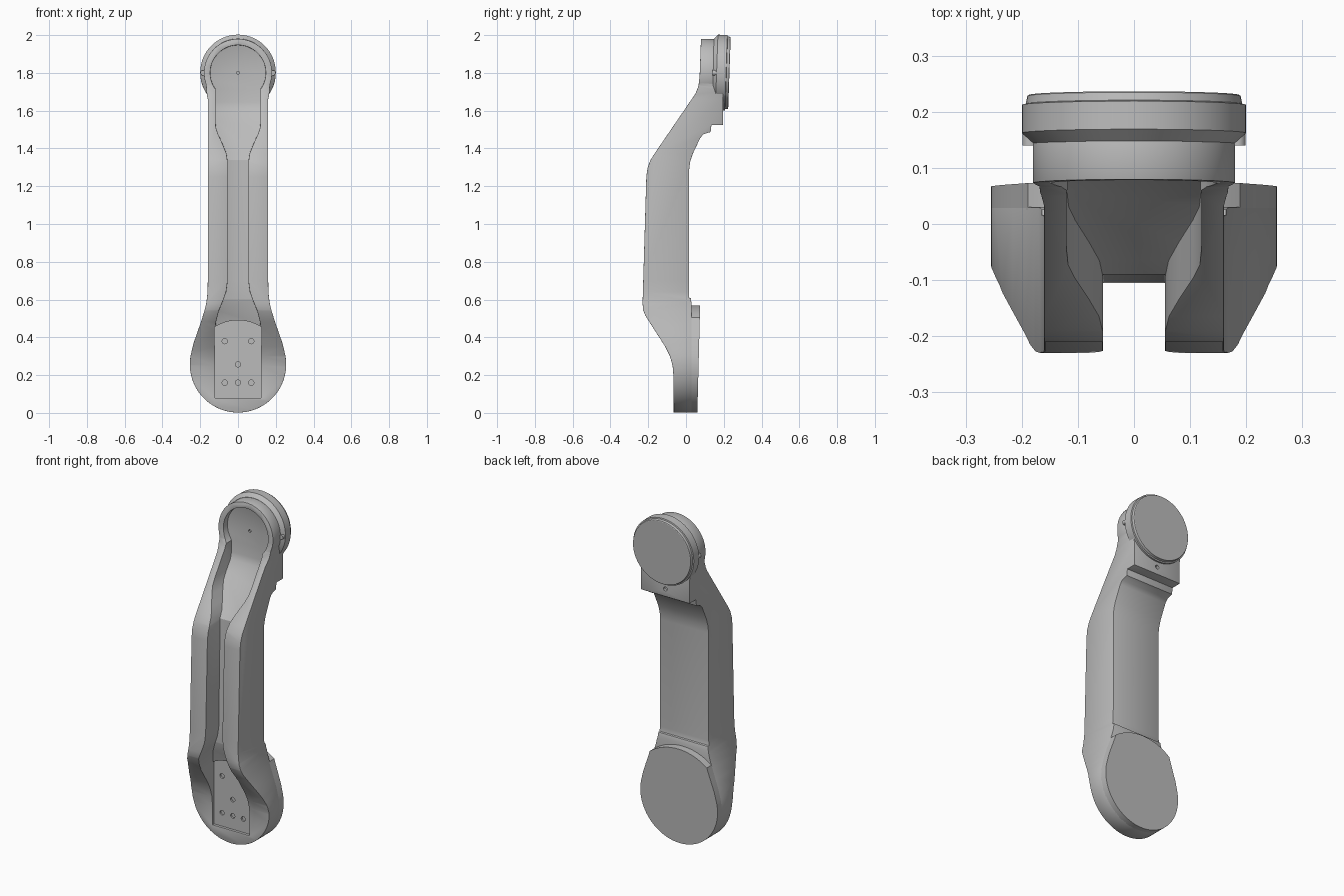
import bpy, bmesh, math
from mathutils import Matrix

if "Cube" in bpy.data.objects:
    bpy.data.objects.remove(bpy.data.objects["Cube"])

grey = bpy.data.materials.new("satin grey")
grey.use_nodes = True
COLOUR = (0.5, 0.5, 0.5, 1)
grey.diffuse_color = COLOUR
grey.node_tree.nodes["Principled BSDF"].inputs["Base Color"].default_value = COLOUR


def finish(bm, name):
    bmesh.ops.recalc_face_normals(bm, faces=bm.faces)
    mesh = bpy.data.meshes.new(name)
    bm.to_mesh(mesh)
    bm.free()
    mesh.materials.append(grey)
    ob = bpy.data.objects.new(name, mesh)
    bpy.context.collection.objects.link(ob)
    return ob


def prism(name, pts, axis, a, b):
    """Extrude a (y, z) outline along x, or an (x, z) outline along y."""
    bm = bmesh.new()
    place = (lambda p, d: (d, p[0], p[1])) if axis == "x" else (lambda p, d: (p[0], d, p[1]))
    face = bm.faces.new([bm.verts.new(place(p, a)) for p in pts])
    ext = bmesh.ops.extrude_face_region(bm, geom=[face])
    step = (b - a, 0, 0) if axis == "x" else (0, b - a, 0)
    bmesh.ops.translate(bm, vec=step,
                        verts=[v for v in ext["geom"] if isinstance(v, bmesh.types.BMVert)])
    return finish(bm, name)


def lathe(name, profile, z, tilt=0.0, x=0.0):
    """Turn a (radius, y) profile about the y axis at height z."""
    bm = bmesh.new()
    verts = [bm.verts.new((r, y, 0)) for r, y in profile]
    for p, q in zip(verts, verts[1:]):
        bm.edges.new((p, q))
    bmesh.ops.spin(bm, geom=bm.verts[:] + bm.edges[:], cent=(0, 0, 0), axis=(0, 1, 0),
                   angle=math.tau, steps=96)
    bmesh.ops.remove_doubles(bm, verts=bm.verts, dist=1e-5)
    bmesh.ops.rotate(bm, verts=bm.verts, cent=(0, profile[-1][1], 0),
                     matrix=Matrix.Rotation(tilt, 3, "X"))
    bmesh.ops.translate(bm, verts=bm.verts, vec=(x, 0, z))
    return finish(bm, name)


def disc(name, r, y0, y1, z, x=0.0):
    return lathe(name, [(0, y0), (r, y0), (r, y1), (0, y1)], z, x=x)


def apply(ob, kind, **settings):
    mod = ob.modifiers.new(kind, kind)
    for key, value in settings.items():
        setattr(mod, key, value)
    bpy.context.view_layer.objects.active = ob
    bpy.ops.object.modifier_apply(modifier=mod.name)


def boolean(ob, tool, op):
    apply(ob, "BOOLEAN", object=tool, operation=op, solver="EXACT")
    bpy.data.objects.remove(tool)


def smooth(ob, angle=30):
    bpy.ops.object.select_all(action="DESELECT")
    ob.select_set(True)
    bpy.context.view_layer.objects.active = ob
    bpy.ops.object.shade_smooth_by_angle(angle=math.radians(angle))


def arc(cz, r, start, end, n):
    angles = [math.radians(start + (end - start) * i / n) for i in range(n + 1)]
    return [(r * math.cos(t), cz + r * math.sin(t)) for t in angles]


def mirrored(half):
    """Close a right-hand outline, running bottom to top, with its mirror image."""
    return half + [(-x, z) for x, z in reversed(half) if x > 1e-4]


FOOT_Z, HEAD_Z = 0.257, 1.8

# Arm outline seen from the front
outline = mirrored(arc(FOOT_Z, 0.255, -90, 14, 36)
                   + [(0.235, 0.37), (0.216, 0.425), (0.195, 0.485), (0.178, 0.54),
                      (0.167, 0.585), (0.161, 0.64), (0.16, 0.7), (0.16, 1.66),
                      (0.167, 1.7)] + arc(HEAD_Z, 0.18, -20, 90, 36))

# Arm seen from the side
side = [(-0.065, 0), (0.03, 0), (0.03, 0.57), (0.026, 0.608), (0.016, 0.61), (0.016, 1.28),
        (0.021, 1.325), (0.035, 1.37), (0.075, 1.455), (0.092, 1.475), (0.13, 1.487),
        (0.135, 1.525), (0.195, 1.525), (0.195, 1.72), (0.16, 1.74), (0.16, 2), (0.08, 2),
        (0.072, 1.78), (0.066, 1.73), (0.05, 1.69), (-0.165, 1.375), (-0.19, 1.335),
        (-0.204, 1.295), (-0.21, 1.25), (-0.23, 0.58), (-0.227, 0.545), (-0.215, 0.515),
        (-0.11, 0.35), (-0.085, 0.3), (-0.071, 0.25), (-0.066, 0.19)]
arm = prism("arm", side, "x", -0.4, 0.4)
boolean(arm, prism("outline_tool", outline, "y", -0.5, 0.5), "INTERSECT")

# Long front channel, narrow in the middle and round at the head
floor = [(-0.5, 0.08), (-0.06, 0.08), (-0.06, 0.44), (-0.105, 0.6), (-0.09, 1.34),
         (0.1, 1.605), (0.11, 1.645), (0.11, 1.96), (-0.5, 1.96)]
slot = mirrored([(0.122, 0.08), (0.122, 0.43), (0.117, 0.48), (0.102, 0.54), (0.075, 0.605),
                 (0.062, 0.645), (0.055, 0.7), (0.055, 1.33), (0.062, 1.375), (0.08, 1.42),
                 (0.105, 1.475), (0.117, 1.51), (0.12, 1.55), (0.12, 1.7)]
                + arc(HEAD_Z, 0.147, -36, 90, 36))
channel = prism("channel_tool", floor, "x", -0.4, 0.4)
boolean(channel, prism("slot_tool", slot, "y", -0.6, 0.4), "INTERSECT")
boolean(arm, channel, "DIFFERENCE")
apply(arm, "BEVEL", width=0.009, segments=2, limit_method="ANGLE",
      angle_limit=math.radians(50))

# Round-topped pocket for the mounting plate
pocket = mirrored([(0.122, 0.08)] + arc(FOOT_Z, 0.233, 58, 90, 12))
boolean(arm, prism("pocket_tool", pocket, "y", -0.2, -0.05), "DIFFERENCE")

# Bolt holes in the plate, the head and the back
holes = [(0, FOOT_Z)] + [(x, 0.16) for x in (-0.07, 0, 0.07)] + [(x, 0.38) for x in (-0.07, 0.07)]
for x, z in holes:
    boolean(arm, disc("hole_tool", 0.014, -0.07, -0.04, z, x), "DIFFERENCE")
boolean(arm, disc("hole_tool", 0.008, 0.09, 0.12, HEAD_Z), "DIFFERENCE")
boolean(arm, disc("hole_tool", 0.012, 0.18, 0.22, 1.57), "DIFFERENCE")
smooth(arm)

# Foot pad, trimmed by a larger circle at its top
pad = prism("foot_pad", [(0.025, 0), (0.06, 0), (0.075, 0.58), (0.025, 0.58)], "x", -0.4, 0.4)
boolean(pad, prism("outline_tool", outline, "y", -0.5, 0.5), "INTERSECT")
boolean(pad, disc("trim_tool", 0.312, -0.1, 0.2, FOOT_Z), "INTERSECT")
smooth(pad)

# Joint ring and back cap, leaning slightly
ring = lathe("joint_ring", [(0, 0.142), (0.178, 0.142), (0.2, 0.162), (0.2, 0.212),
                            (0.193, 0.214), (0.19, 0.228), (0.187, 0.23), (0, 0.23)],
             HEAD_Z, tilt=math.radians(-2))
smooth(ring, 25)

# Small side screws on the ring
for s in (-1, 1):
    smooth(disc("side_screw", 0.014, 0.14, 0.165, HEAD_Z, s * 0.185))
